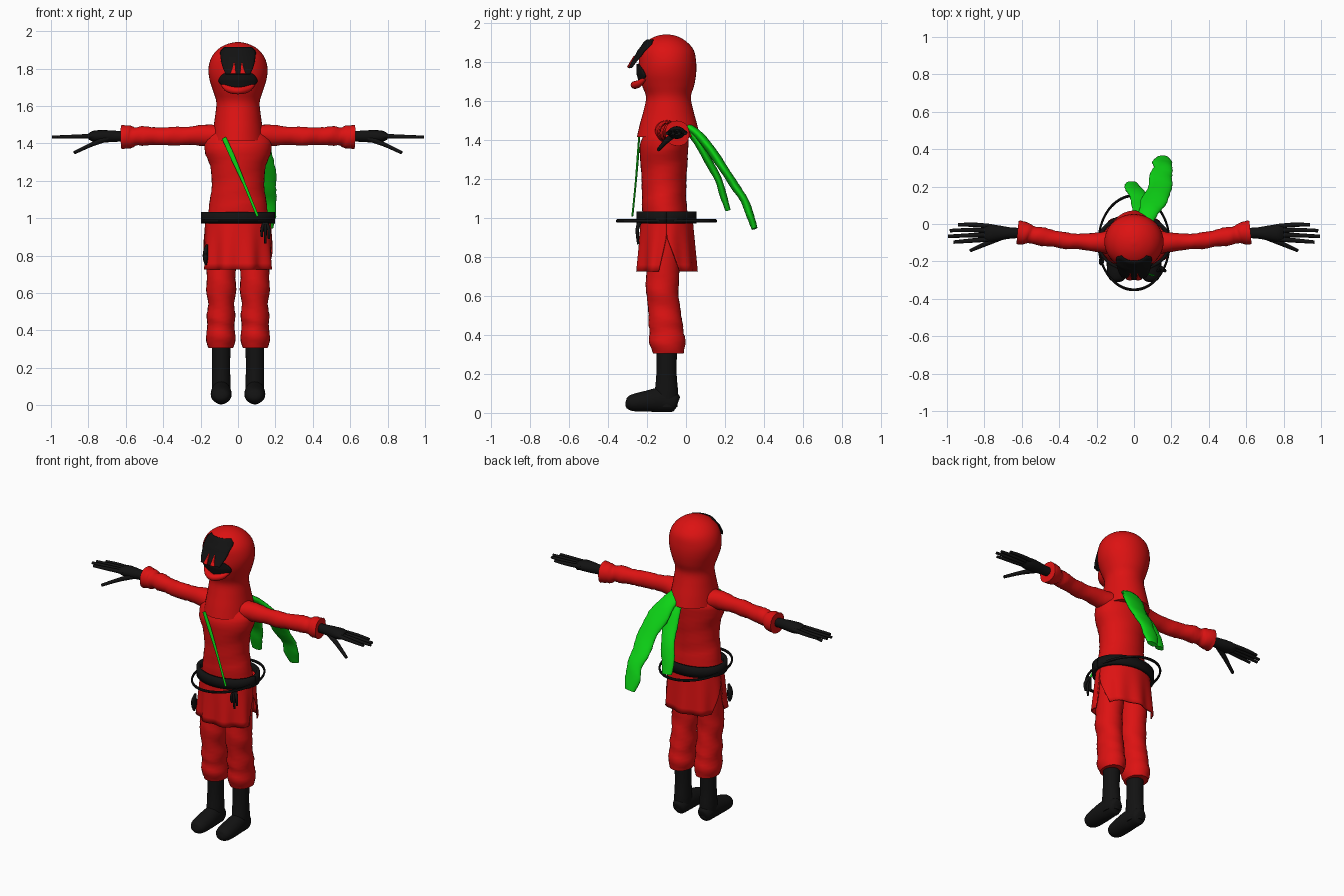
import bpy, bmesh, math
from mathutils import Vector


def colour(name, rgb):
    m = bpy.data.materials.new(name)
    m.diffuse_color = (*rgb, 1)
    return m


RED = colour("red cloth", (0.72, 0.006, 0.006))
BLACK = colour("black leather", (0.006, 0.006, 0.006))
GREEN = colour("green cloth", (0.004, 0.66, 0.008))


def make(name, verts, faces, mat, solid=0, angle=50):
    me = bpy.data.meshes.new(name)
    me.from_pydata(verts, [], faces)
    bm = bmesh.new()
    bm.from_mesh(me)
    bmesh.ops.recalc_face_normals(bm, faces=bm.faces)
    bm.to_mesh(me)
    bm.free()
    ob = bpy.data.objects.new(name, me)
    bpy.context.collection.objects.link(ob)
    me.materials.append(mat)
    if solid:
        s = ob.modifiers.new("thickness", 'SOLIDIFY')
        s.thickness, s.offset = solid, 0
    bpy.context.view_layer.objects.active = ob
    ob.select_set(True)
    bpy.ops.object.shade_smooth_by_angle(angle=math.radians(angle))
    ob.select_set(False)
    return ob


def spline(pts, steps):
    """Catmull-Rom through points of any dimension."""
    out, n = [], len(pts)
    for i in range(n - 1):
        p0, p1, p2, p3 = (pts[max(0, min(n - 1, i + k))] for k in (-1, 0, 1, 2))
        for s in range(steps):
            t = s / steps
            out.append([0.5 * (2 * b + (c - a) * t + (2 * a - 5 * b + 4 * c - d) * t * t
                               + (3 * b - a - 3 * c + d) * t ** 3)
                        for a, b, c, d in zip(p0, p1, p2, p3)])
    return out + [list(pts[-1])]


def tube(name, pts, mat, ref=(1, 0, 0), sides=24, steps=4, wob=0, flat=False, cap=True):
    """Sweep an ellipse; each point is x, y, z, radius along ref, other radius."""
    path = spline(pts, steps)
    verts, faces, ref = [], [], Vector(ref)
    for i, (x, y, z, a, b) in enumerate(path):
        t = Vector(path[min(i + 1, len(path) - 1)][:3]) - Vector(path[max(i - 1, 0)][:3])
        if flat:
            t = Vector((0, 0, -1))
        t.normalize()
        u = (ref - t * ref.dot(t)).normalized()
        v = t.cross(u)
        for k in range(sides):
            g = 2 * math.pi * k / sides
            w = 1 + wob * math.sin(3 * g + 1.9 * i) * math.cos(0.8 * i + g)
            verts.append(Vector((x, y, z)) + w * (u * a * math.cos(g) + v * b * math.sin(g)))
    for i in range(len(path) - 1):
        for k in range(sides):
            j = (k + 1) % sides
            faces.append((i * sides + k, i * sides + j, (i + 1) * sides + j, (i + 1) * sides + k))
    if cap:
        faces += [list(range(sides)), list(range(len(verts) - sides, len(verts)))]
    return make(name, verts, faces, mat)


def arc_band(name, rows, mat, solid, ripple=0, n=48):
    """Band of rows (z, rx, ry, start degrees, end degrees) around the waist."""
    verts, faces = [], []
    for r, (z, rx, ry, a0, a1) in enumerate(rows):
        for k in range(n + 1):
            g = math.radians(a0 + (a1 - a0) * k / n)
            w = 1 + ripple * r / len(rows) * math.sin(9 * g)
            verts.append((w * rx * math.cos(g), -0.1 + w * ry * math.sin(g), z))
    for r in range(len(rows) - 1):
        for k in range(n):
            i = r * (n + 1) + k
            faces.append((i, i + 1, i + n + 2, i + n + 1))
    return make(name, verts, faces, mat, solid)


# Hood with shoulder cape: z, centre y, half width, half depth
HOOD = [(1.942, -.1, .008, .008), (1.932, -.1, .055, .055), (1.905, -.1, .105, .102),
        (1.86, -.097, .142, .137), (1.80, -.095, .158, .147), (1.74, -.095, .152, .147),
        (1.68, -.092, .133, .134), (1.62, -.09, .116, .115), (1.55, -.09, .122, .128),
        (1.48, -.09, .132, .147), (1.415, -.09, .142, .162)]
tube("hood", [(0, cy, z, rx, ry) for z, cy, rx, ry in HOOD], RED, sides=40, flat=True)


def hood_front(x, z):
    for (z1, c1, a1, b1), (z0, c0, a0, b0) in zip(HOOD, HOOD[1:]):
        if z0 <= z <= z1:
            t = (z - z0) / (z1 - z0)
            c, a, b = c0 + (c1 - c0) * t, a0 + (a1 - a0) * t, b0 + (b1 - b0) * t
            return c - b * math.sqrt(max(0, 1 - (x / a) ** 2))


def patch(name, rows, mat, lift, n=16):
    """Plate lying on the front of the hood; rows are z, left x, right x."""
    rows = spline(rows, 5)
    verts, faces = [], []
    for z, x0, x1 in rows:
        for k in range(n + 1):
            x = x0 + (x1 - x0) * k / n
            verts.append((x, hood_front(x, z) - lift(z), z))
    for r in range(len(rows) - 1):
        for k in range(n):
            i = r * (n + 1) + k
            faces.append((i, i + 1, i + n + 2, i + n + 1))
    return make(name, verts, faces, mat, 0.008)


# Face: visor that juts forward at its lower edge, mouth, nose wedges and lip
def jut(z):
    return 0.008 + 0.045 * max(0, min(1, (1.87 - z) / 0.1)) ** 1.3


patch("visor", [(1.912, -.07, .07), (1.89, -.092, .092), (1.85, -.09, .09),
                (1.81, -.082, .082), (1.77, -.066, .066)], BLACK, jut)
patch("mouth", [(1.79, -.045, .045), (1.765, -.085, .085), (1.735, -.102, .102),
                (1.712, -.085, .085), (1.695, -.045, .045)], BLACK, lambda z: 0.008)
for s in (-1, 1):
    patch("nose_wedge", [(1.83, s * .02 - .002, s * .02 + .002), (1.80, s * .022 - .007, s * .022 + .007),
                         (1.772, s * .026 - .014, s * .026 + .014)], RED, lambda z: jut(z) + .006, 4)
tube("lip", [(-.085, -.21, 1.715, .008, .008), (-.05, -.24, 1.69, .018, .018), (0, -.262, 1.682, .022, .02),
             (.05, -.24, 1.69, .018, .018), (.085, -.21, 1.715, .008, .008)], RED, (0, 1, 0), 14)

# Torso
tube("torso", [(0, -.1, .93, .165, .115), (0, -.11, 1.05, .158, .115), (0, -.113, 1.12, .146, .113),
               (0, -.113, 1.2, .14, .115), (0, -.113, 1.28, .15, .12), (0, -.113, 1.36, .178, .125),
               (0, -.105, 1.42, .175, .115), (0, -.1, 1.48, .12, .09)], RED, sides=36, wob=.015, flat=True)

# Limbs, mirrored
for s in (-1, 1):
    tube("sleeve", [(s * x, y, z, a, b) for x, y, z, a, b in (
        (.08, -.095, 1.44, .07, .06), (.18, -.098, 1.443, .055, .056), (.28, -.094, 1.44, .042, .048),
        (.36, -.09, 1.438, .044, .05), (.43, -.078, 1.438, .044, .046), (.50, -.066, 1.44, .05, .052),
        (.545, -.058, 1.437, .046, .048), (.575, -.05, 1.435, .058, .06), (.622, -.045, 1.434, .064, .065))],
        RED, (0, 1, 0), wob=.05)
    tube("hand", [(s * x, -.048, 1.438, a, b) for x, a, b in (
        (.58, .026, .026), (.66, .03, .03), (.72, .04, .033), (.77, .046, .03), (.80, .04, .016))],
        BLACK, (0, 1, 0), 16)
    for i, tip in enumerate((.965, .995, .985, .94)):
        y = -.088 + i * .028
        tube("finger", [(s * .76, y * .8 - .01, 1.44, .013, .013), (s * .86, y, 1.437, .012, .011),
                        (s * tip, y * 1.1, 1.434, .009, .008)], BLACK, (0, 1, 0), 10)
    tube("thumb", [(s * .70, -.065, 1.425, .018, .016), (s * .78, -.10, 1.395, .014, .012),
                   (s * .875, -.142, 1.35, .009, .009)], BLACK, (0, 1, 0), 10)
    tube("trouser_leg", [(s * x, y, z, a, b) for x, y, z, a, b in (
        (.088, -.11, .96, .08, .09), (.088, -.113, .8, .08, .086), (.09, -.12, .7, .076, .085),
        (.09, -.122, .62, .08, .083), (.09, -.112, .54, .07, .082), (.091, -.106, .47, .077, .087),
        (.092, -.1, .42, .072, .088), (.092, -.096, .36, .08, .093), (.092, -.09, .305, .066, .078))],
        RED, wob=.03, flat=True)
    tube("boot_shaft", [(s * .09, -.098, .33, .05, .052), (s * .09, -.1, .2, .048, .052),
                        (s * .09, -.1, .1, .05, .06), (s * .09, -.1, .03, .046, .056)], BLACK, flat=True)
    tube("boot_foot", [(s * .09, -.042, .05, .025, .03), (s * .09, -.06, .055, .044, .05),
                       (s * .09, -.13, .066, .052, .062), (s * .09, -.2, .06, .056, .054),
                       (s * .09, -.27, .052, .052, .044), (s * .09, -.3, .048, .036, .03),
                       (s * .09, -.31, .048, .012, .01)], BLACK)

# Skirt in two panels, open at the hips
front, back = [], []
for i in range(9):
    t = i / 8
    z, rx, ry = 1.0 - .275 * t, .17 + .018 * t, .13 + .02 * t
    gap = max(0, t - .35) / .65
    front.append((z, rx, ry, 180 + 16 * gap, 360 - 16 * gap))
    back.append((z, rx, ry, 28 * gap, 180 - 28 * gap))
arc_band("skirt_front", front, RED, .008, .07)
arc_band("skirt_back", back, RED, .008, .05)

# Belt and hoop around the waist
arc_band("belt", [(z, .188, .144, 0, 360) for z in (.972, 1.0, 1.032)], BLACK, .022)
bpy.ops.mesh.primitive_torus_add(location=(0, -.1, .985), major_radius=1, minor_radius=.03,
                                 major_segments=64, minor_segments=8)
hoop = bpy.context.object
hoop.name = "hoop"
hoop.scale = (.19, .252, .3)
hoop.data.materials.append(BLACK)
bpy.ops.object.shade_smooth_by_angle()

# Hanging cords and a small pouch on the belt
for x, z in ((.128, .9), (.146, .865), (.165, .89)):
    tube("belt_cord", [(.145, -.235, .985, .012, .012), (x, -.25, .94, .009, .009),
                       (x, -.245, z, .006, .006)], BLACK, sides=8)
tube("side_pouch", [(-.165, -.2, .86, .006, .008), (-.174, -.2, .82, .013, .022),
                    (-.174, -.2, .78, .013, .02), (-.172, -.2, .75, .005, .008)], BLACK, sides=10)

# Chest strap
tube("chest_strap", [(-.075, -.24, 1.43, .012, .004), (-.03, -.246, 1.33, .013, .006),
                     (.035, -.258, 1.18, .008, .005), (.105, -.275, 1.01, .007, .005)], GREEN, sides=8)

# Scarf tails flying behind
tube("long_scarf_tail", [(.05, .0, 1.475, .04, .02), (.08, .07, 1.42, .055, .022), (.11, .13, 1.345, .07, .024),
                         (.14, .195, 1.25, .062, .022), (.142, .25, 1.165, .062, .022),
                         (.155, .30, 1.09, .05, .02), (.15, .33, 1.01, .052, .02),
                         (.155, .352, .945, .035, .015)], GREEN, wob=.06)
tube("short_scarf_tail", [(.05, .0, 1.465, .04, .02), (.05, .06, 1.39, .055, .02), (.035, .115, 1.29, .05, .02),
                          (.015, .165, 1.2, .045, .018), (-.005, .19, 1.12, .045, .018),
                          (-.015, .215, 1.04, .032, .014)], GREEN, wob=.06)
